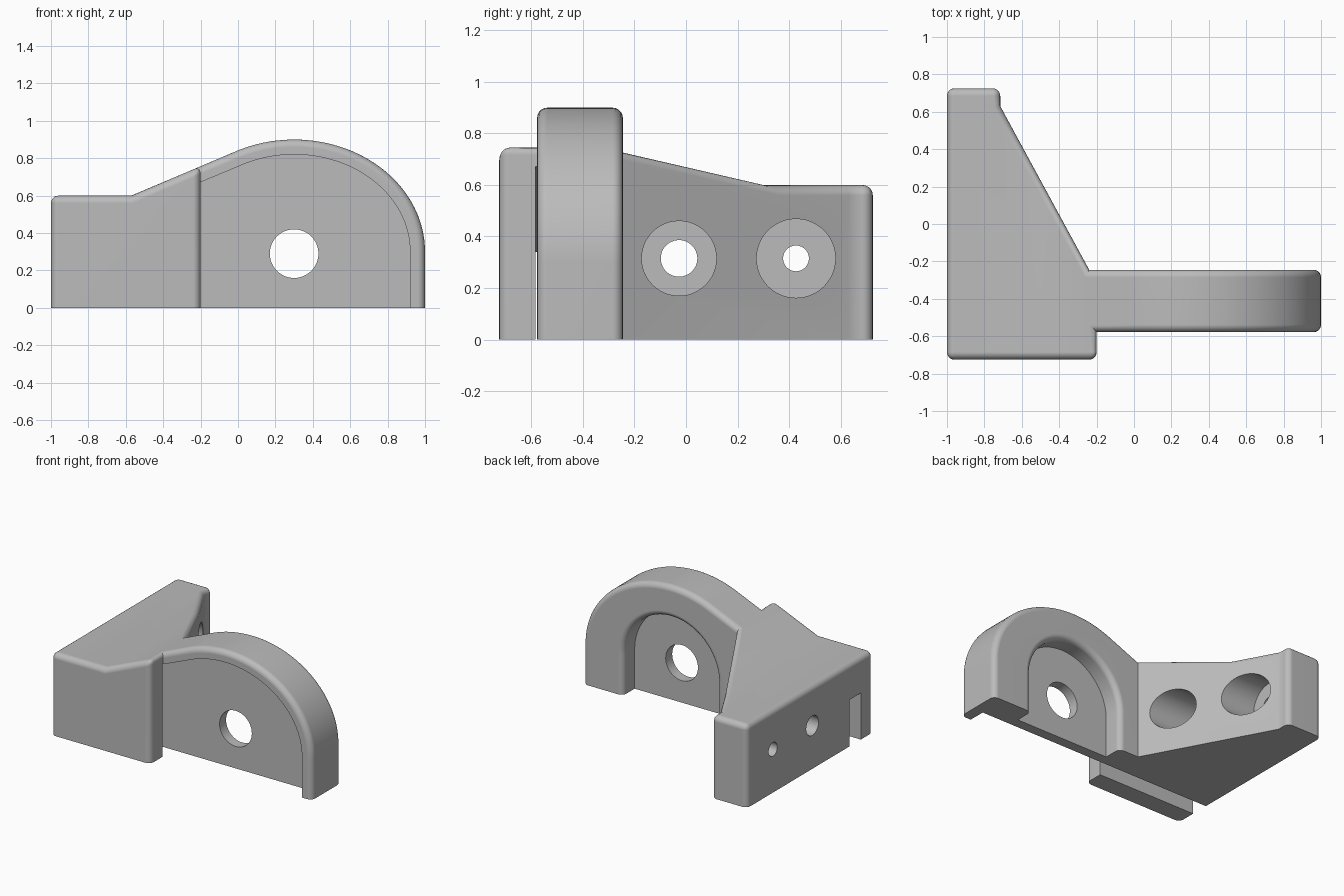
import bpy, bmesh
from math import cos, sin, pi, acos
from mathutils import Vector

cube = bpy.data.objects.get("Cube")
if cube:
    bpy.data.objects.remove(cube)


def prism(name, outline, axis, lo, hi):
    """Extrude a 2D outline along one axis from lo to hi."""
    place = {"x": lambda a, b, d: (d, a, b),
             "y": lambda a, b, d: (a, d, b),
             "z": lambda a, b, d: (a, b, d)}[axis]
    bm = bmesh.new()
    face = bm.faces.new([bm.verts.new(place(a, b, lo)) for a, b in outline])
    ext = bmesh.ops.extrude_face_region(bm, geom=[face])
    moved = [g for g in ext["geom"] if isinstance(g, bmesh.types.BMVert)]
    bmesh.ops.translate(bm, verts=moved, vec=Vector(place(0, 0, hi - lo)))
    bmesh.ops.recalc_face_normals(bm, faces=bm.faces)
    mesh = bpy.data.meshes.new(name)
    bm.to_mesh(mesh)
    bm.free()
    obj = bpy.data.objects.new(name, mesh)
    bpy.context.collection.objects.link(obj)
    return obj


def arc(cx, cy, rx, ry, start, end, steps):
    return [(cx + rx * cos(start + (end - start) * i / steps),
             cy + ry * sin(start + (end - start) * i / steps))
            for i in range(steps + 1)]


def circle(cx, cy, r):
    return arc(cx, cy, r, r, 0, 2 * pi, 48)[:-1]


def combine(obj, tool, operation="DIFFERENCE"):
    """Apply a boolean and discard the helper."""
    mod = obj.modifiers.new("cut", "BOOLEAN")
    mod.operation, mod.solver, mod.object = operation, "EXACT", tool
    graph = bpy.context.evaluated_depsgraph_get()
    mesh = bpy.data.meshes.new_from_object(obj.evaluated_get(graph))
    obj.modifiers.clear()
    obj.data = mesh
    bpy.data.objects.remove(tool)


# Body: arched side profile intersected with the bracket plan
CX, CZ = 0.3, 0.3
tangent = acos(-0.3 / 0.7)
profile = [(1, 0)] + arc(CX, CZ, 0.7, 0.6, 0, tangent, 40)
profile += [(-0.57, 0.6), (-1.3, 0.6), (-1.3, 0)]
plan = [(-1, -0.725), (-0.2, -0.725), (-0.2, -0.578), (1.3, -0.578),
        (1.3, -0.245), (-0.24, -0.245), (-0.715, 0.63), (-0.715, 0.725),
        (-1, 0.725)]
body = prism("bracket_body", profile, "y", -1.5, 1.5)
combine(body, prism("plan_helper", plan, "z", -1, 2), "INTERSECT")

# Arched recess behind the arm
recess = [(0.68, -0.2)] + arc(CX, 0.29, 0.38, 0.38, 0, pi, 36) + [(-0.08, -0.2)]
combine(body, prism("back_recess", recess, "y", -0.38, -0.1))

# Rounded outer edges, leaving the underside crisp
bm = bmesh.new()
bm.from_mesh(body.data)
bmesh.ops.remove_doubles(bm, verts=bm.verts, dist=0.0005)
bmesh.ops.dissolve_limit(bm, angle_limit=0.01, verts=bm.verts, edges=bm.edges)
edges = [e for e in bm.edges
         if len(e.link_faces) == 2 and e.calc_face_angle_signed() > 0.6
         and max(v.co.z for v in e.verts) > 0.01]
bmesh.ops.bevel(bm, geom=edges, offset=0.04, offset_type="OFFSET",
                segments=5, profile=0.5, affect="EDGES", clamp_overlap=False)
bm.to_mesh(body.data)
bm.free()

# Front recess, continuing as a slot through the block
slot = [(0.92, -0.2)] + arc(CX, CZ, 0.62, 0.52, 0, 2.07, 40)
slot += [(-1.2, 0.256), (-1.2, -0.2)]
combine(body, prism("front_slot", slot, "y", -0.585, -0.455))

# Pivot hole, and two counterbored screw holes
combine(body, prism("pivot_hole", circle(CX, 0.29, 0.13), "y", -0.5, -0.3))
for y, bore, shank in ((-0.027, 0.145, 0.071), (0.427, 0.153, 0.05)):
    combine(body, prism("counterbore", circle(y, 0.315, bore), "x", -0.8, 0.0))
    combine(body, prism("screw_hole", circle(y, 0.315, shank), "x", -1.2, -0.7))

# Single plain finish
grey = bpy.data.materials.new("plain grey")
grey.use_nodes = True
color = (0.5, 0.5, 0.5, 1)
grey.diffuse_color = color
grey.node_tree.nodes["Principled BSDF"].inputs["Base Color"].default_value = color
body.data.materials.clear()
body.data.materials.append(grey)

bpy.ops.object.select_all(action="DESELECT")
body.select_set(True)
bpy.context.view_layer.objects.active = body
bpy.ops.object.shade_smooth_by_angle(angle=0.5)
normals = body.modifiers.new("even shading", "WEIGHTED_NORMAL")
normals.keep_sharp = True
